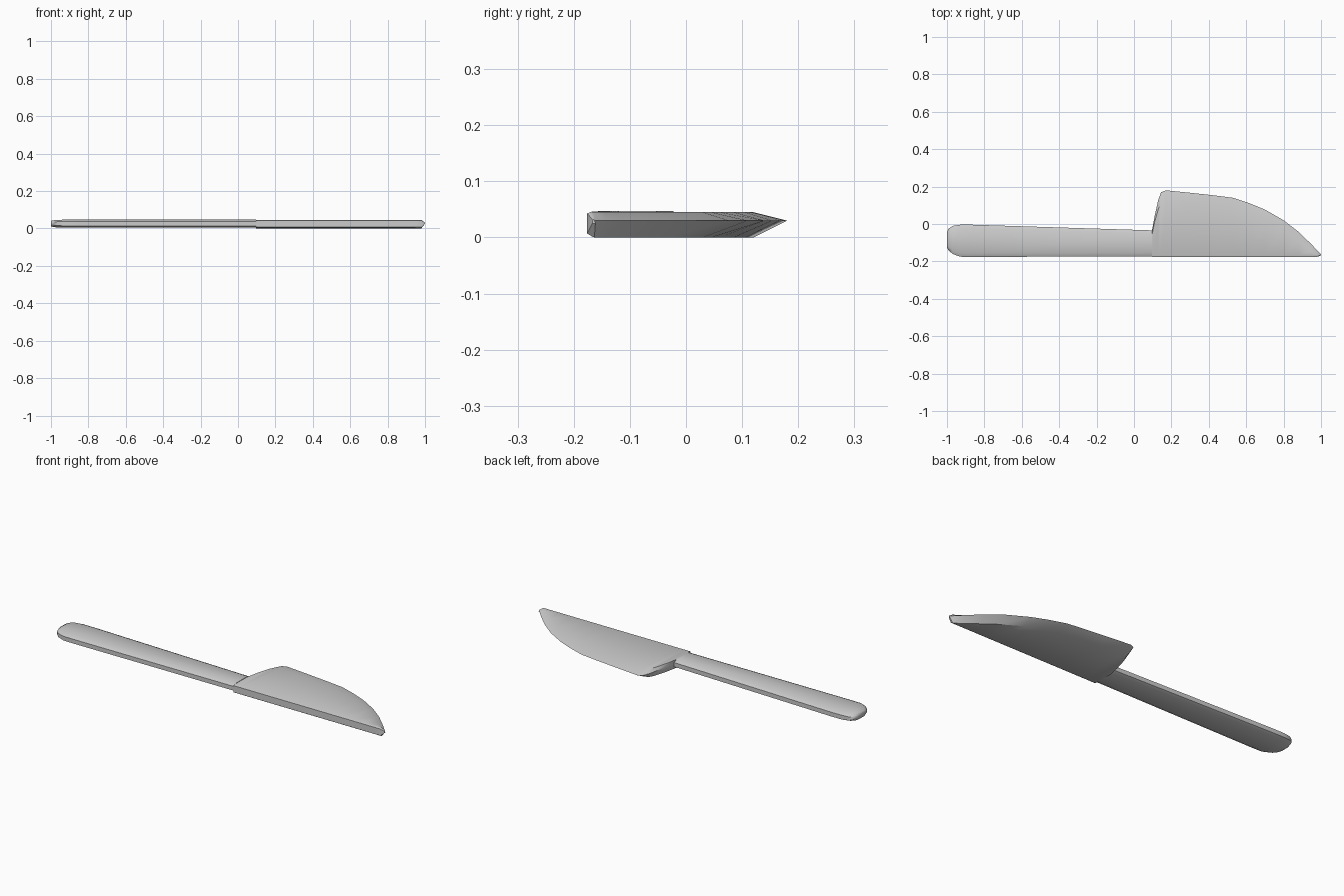
import bpy, bmesh

if "Cube" in bpy.data.objects:
    bpy.data.objects.remove(bpy.data.objects["Cube"])


def loft(name, sections, angle):
    """Skin a row of equal-length cross-sections and cap both ends."""
    bm = bmesh.new()
    rings = [[bm.verts.new(p) for p in s] for s in sections]
    n = len(rings[0])
    for a, b in zip(rings, rings[1:]):
        for i in range(n):
            j = (i + 1) % n
            bm.faces.new((a[i], a[j], b[j], b[i]))
    bm.faces.new(rings[0])
    bm.faces.new(rings[-1])
    bmesh.ops.recalc_face_normals(bm, faces=bm.faces)
    mesh = bpy.data.meshes.new(name)
    bm.to_mesh(mesh)
    bm.free()
    ob = bpy.data.objects.new(name, mesh)
    bpy.context.collection.objects.link(ob)
    bpy.ops.object.select_all(action='DESELECT')
    ob.select_set(True)
    bpy.context.view_layer.objects.active = ob
    bpy.ops.object.shade_smooth_by_angle(angle=angle)
    return ob


def handle_section(x, y0, y1, z0, z1, cy=0.02, cz=0.010):
    # flat bar with chamfered long edges
    return [(x, y0, z0 + cz), (x, y0, z1 - cz), (x, y0 + cy, z1), (x, y1 - cy, z1),
            (x, y1, z1 - cz), (x, y1, z0 + cz), (x, y1 - cy, z0), (x, y0 + cy, z0)]


def blade_section(x, bevel, edge, y0=-0.176, z0=0.002, z1=0.046):
    # square spine, flat cheeks, then a bevel to the cutting edge
    return [(x, y0, z0 + 0.005), (x, y0, z1 - 0.003), (x, y0 + 0.008, z1), (x, bevel, z1 - 0.001),
            (x, edge, 0.030), (x, bevel, z0 - 0.002), (x, y0 + 0.008, z0)]


# handle, rounded at the butt and tapering towards the blade
handle = [(-1.0, -0.125, -0.045, 0.012, 0.040), (-0.992, -0.14, -0.025, 0.009, 0.043),
          (-0.97, -0.16, -0.010, 0.006, 0.046), (-0.93, -0.175, -0.004, 0.004, 0.047),
          (-0.86, -0.176, -0.004, 0.004, 0.047), (0.095, -0.173, -0.034, 0.004, 0.047)]
loft("handle", [handle_section(*s) for s in handle], 0.9)

# blade: x, start of the bevel, cutting edge
blade = [(0.096, -0.06, -0.035), (0.11, 0.01, 0.04), (0.13, 0.08, 0.13),
         (0.145, 0.11, 0.17), (0.17, 0.12, 0.18), (0.30, 0.105, 0.167),
         (0.42, 0.085, 0.154), (0.53, 0.06, 0.14), (0.62, 0.045, 0.11),
         (0.70, 0.03, 0.077), (0.80, -0.03, 0.02), (0.88, -0.09, -0.042),
         (0.95, -0.145, -0.11), (0.98, -0.163, -0.142)]
sections = [blade_section(*s) for s in blade]
# pinched point
sections.append([(1.0, -0.167 + 0.001 * i, z) for i, z in
                 enumerate((0.025, 0.031, 0.032, 0.032, 0.030, 0.027, 0.025))])
loft("blade", sections, 0.6)
